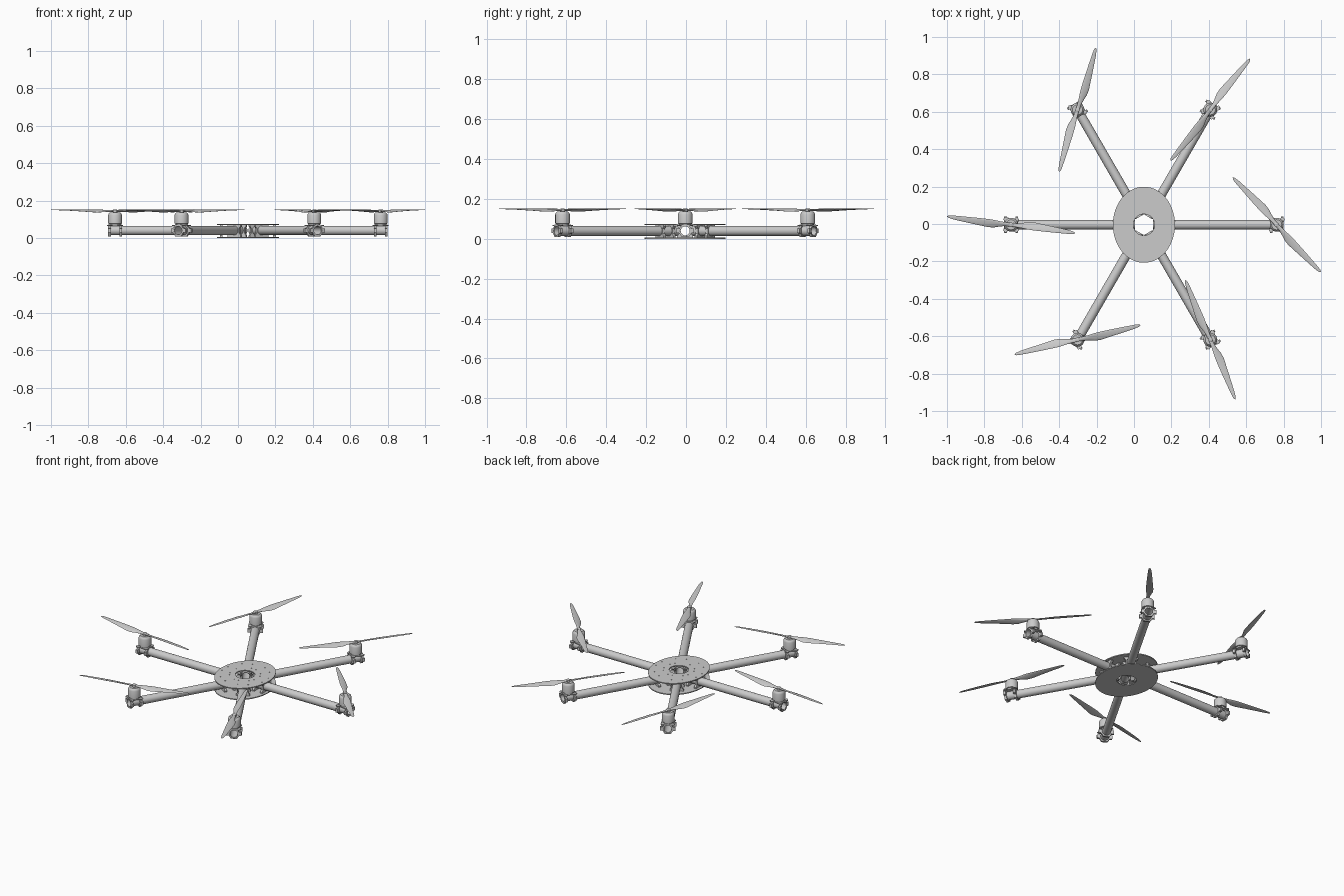
import bpy, bmesh
from math import sin, cos, pi, radians
from mathutils import Matrix, Vector

if "Cube" in bpy.data.objects:
    bpy.data.objects.remove(bpy.data.objects["Cube"])

CENTRE = Vector((0.053, -0.004, 0))
REACH, TUBE_Z = 0.71, 0.04


def place(name, mesh, matrix):
    ob = bpy.data.objects.new(name, mesh)
    bpy.context.collection.objects.link(ob)
    ob.matrix_world = matrix
    return ob


def ellipse(rx, ry, n=64, cx=0, cy=0):
    return [(cx + rx * cos(2 * pi * i / n), cy + ry * sin(2 * pi * i / n)) for i in range(n)]


def slab(name, loops, thickness):
    """Flat outline with holes, given a thickness about z = 0."""
    cu = bpy.data.curves.new(name, 'CURVE')
    cu.dimensions, cu.fill_mode, cu.extrude = '2D', 'BOTH', thickness / 2
    for pts in loops:
        sp = cu.splines.new('POLY')
        sp.points.add(len(pts) - 1)
        for p, (x, y) in zip(sp.points, pts):
            p.co = (x, y, 0, 1)
        sp.use_cyclic_u = True
    ob = place(name, cu, Matrix())
    dg = bpy.context.evaluated_depsgraph_get()
    mesh = bpy.data.meshes.new_from_object(ob.evaluated_get(dg))
    bpy.data.objects.remove(ob)
    return mesh


def skin(name, rings, closed=False, caps=False):
    """Bridge a list of equal vertex rings into a surface."""
    bm = bmesh.new()
    vs = [[bm.verts.new(p) for p in r] for r in rings]
    n = len(vs[0])
    for k in range(len(vs) if closed else len(vs) - 1):
        a, b = vs[k], vs[(k + 1) % len(vs)]
        for i in range(n):
            j = (i + 1) % n
            bm.faces.new((a[i], a[j], b[j], b[i]))
    if caps:
        bm.faces.new(vs[0][::-1])
        bm.faces.new(vs[-1])
    bmesh.ops.remove_doubles(bm, verts=bm.verts, dist=1e-5)
    bmesh.ops.recalc_face_normals(bm, faces=bm.faces)
    mesh = bpy.data.meshes.new(name)
    bm.to_mesh(mesh)
    bm.free()
    return mesh


def lathe(name, profile, n=32, closed=False):
    return skin(name, [[(x, y, z) for x, y in ellipse(r, r, n)] for r, z in profile], closed)


def mirrored(half):
    return half + [(-x, y) for x, y in reversed(half)]


def blade(name, hand):
    """Twisted blade along +x; hand picks the bulging side."""
    # radius, straight edge, bulging edge, pitch, thickness
    stations = [(0.008, 0.010, 0.010, 4, 0.010), (0.03, 0.010, 0.011, 14, 0.009),
                (0.06, 0.012, 0.018, 20, 0.008), (0.09, 0.015, 0.027, 19, 0.007),
                (0.12, 0.016, 0.029, 17, 0.006), (0.18, 0.015, 0.023, 13, 0.005),
                (0.25, 0.013, 0.016, 9, 0.004), (0.31, 0.011, 0.010, 7, 0.003),
                (0.335, 0.009, 0.005, 6, 0.003), (0.345, 0.003, 0.000, 6, 0.002)]
    rings = []
    for r, a, b, pitch, t in stations:
        ring = []
        for u, v in ellipse((a + b) / 2, t / 2, 12, (b - a) / 2):
            p = radians(pitch)
            y, z = u * cos(p) + v * sin(p), v * cos(p) - u * sin(p)
            ring.append((r, hand * y, z + 0.02 * r))
        rings.append(ring)
    return skin(name, rings, caps=True)


# Frame plates with centre opening; the top one has screw holes
outline, opening = ellipse(0.166, 0.203, 96), ellipse(0.057, 0.057, 48)
screws = []
for k in range(6):
    c, s = cos(k * pi / 3), sin(k * pi / 3)
    for d, w in ((0.085, 0.031), (0.085, -0.031), (0.142, 0.031), (0.142, -0.031)):
        screws.append(ellipse(0.0035, 0.0035, 8, d * c - w * s, d * s + w * c))
place("bottom_plate", slab("bottom_plate", [outline, opening], 0.006),
      Matrix.Translation(CENTRE + Vector((0, 0, 0.003))))
place("top_plate", slab("top_plate", [outline, opening] + screws, 0.006),
      Matrix.Translation(CENTRE + Vector((0, 0, 0.072))))

# Shared part meshes
tube = lathe("arm_tube", [(0.025, 0.048), (0.025, 0.745), (0.0225, 0.745), (0.0225, 0.048)],
             closed=True)
bore = ellipse(0.0252, 0.0252, 32)
hub_clamp = slab("hub_clamp", [mirrored([(0.04, 0.029), (0.04, 0.022), (0.031, 0.012),
                 (0.031, -0.014), (0.04, -0.026), (0.04, -0.034)]), bore], 0.014)
motor_clamp = slab("motor_clamp", [mirrored([(0.018, 0.031), (0.03, 0.012), (0.045, 0.011),
                   (0.045, -0.011), (0.03, -0.012), (0.018, -0.031)]), bore], 0.014)
mount = slab("motor_mount", [[(r * cos(a), r * sin(a)) for r, a in
             ((0.052 if i % 4 in (0, 1) else 0.034, radians(35 + 20 * (i % 4) + 90 * (i // 4))
               if i % 4 < 2 else radians(35 + 90 * (i // 4) + (30 if i % 4 == 2 else 60)))
              for i in range(16))]], 0.005)
motor = lathe("motor", [(0, 0.066), (0.031, 0.066), (0.031, 0.075), (0.037, 0.077),
              (0.037, 0.122), (0.034, 0.130), (0.027, 0.137), (0.012, 0.137),
              (0.012, 0.150), (0.009, 0.152), (0, 0.152)])
blades = {1: blade("propeller_blade_ccw", 1), -1: blade("propeller_blade_cw", -1)}

# Six arms, each with tube, clamps, motor and two-blade propeller
prop_angles = [132.6, 52.3, 73.2, 172.9, 12.8, 113]
for k, ang in enumerate(prop_angles):
    arm = Matrix.Translation(CENTRE) @ Matrix.Rotation(k * pi / 3, 4, 'Z')
    # local x across the arm, local y up, local z outwards
    axis = arm @ Matrix.Translation((0, 0, TUBE_Z)) @ Matrix(
        ((0, 0, 1, 0), (1, 0, 0, 0), (0, 1, 0, 0), (0, 0, 0, 1)))
    place(f"arm_tube_{k}", tube, axis)
    for d in (0.085, 0.142):
        place(f"hub_clamp_{k}", hub_clamp, axis @ Matrix.Translation((0, 0, d)))
    for d in (-0.03, 0.03):
        place(f"motor_clamp_{k}", motor_clamp, axis @ Matrix.Translation((0, 0, REACH + d)))
    tip = arm @ Matrix.Translation((REACH, 0, 0))
    place(f"motor_mount_{k}", mount, tip @ Matrix.Translation((0, 0, 0.0665)))
    place(f"motor_{k}", motor, tip)
    pos = tip.translation + Vector((0, 0, 0.144))
    for turn in (0, 180):
        place(f"propeller_blade_{k}", blades[-1 if k % 2 == 0 else 1],
              Matrix.Translation(pos) @ Matrix.Rotation(radians(ang + turn), 4, 'Z'))

# Smooth round parts, keep hard edges
for ob in bpy.context.scene.objects:
    ob.select_set(True)
    bpy.context.view_layer.objects.active = ob
bpy.ops.object.shade_smooth_by_angle(angle=radians(35))
